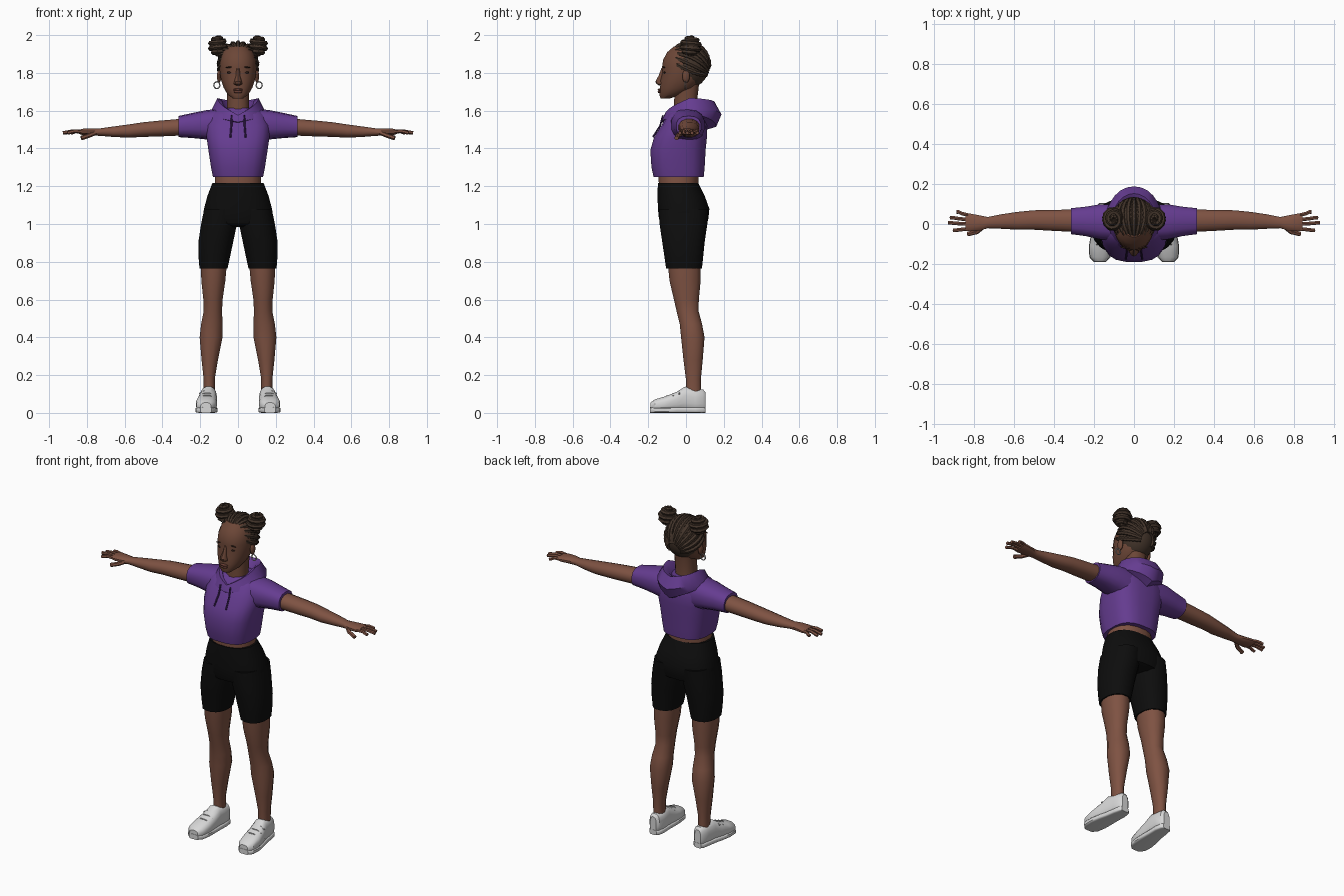
import bpy, bmesh
from math import sin, cos, pi, radians, copysign
from mathutils import Vector, Matrix

cube = bpy.data.objects.get("Cube")
if cube:
    bpy.data.objects.remove(cube, do_unlink=True)


def material(name, r, g, b):
    m = bpy.data.materials.new(name)
    m.use_nodes = True
    m.diffuse_color = (r, g, b, 1)
    bsdf = m.node_tree.nodes["Principled BSDF"]
    bsdf.inputs["Base Color"].default_value = (r, g, b, 1)
    bsdf.inputs["Roughness"].default_value = 0.8
    return m


SKIN = material("brown skin", .21, .085, .055)
FACE = material("face skin", .15, .062, .038)
LIP = material("lip brown", .13, .045, .032)
DARK = material("dark brow", .03, .015, .01)
HAIR = material("dark brown hair", .055, .034, .023)
PURPLE = material("purple cloth", .13, .045, .28)
CORD = material("dark purple cord", .05, .018, .11)
BLACK = material("black cloth", .004, .004, .004)
WHITE = material("white leather", .68, .68, .68)
SILVER = material("silver", .45, .45, .45)


def add(name, bm, mat, angle=38):
    bmesh.ops.recalc_face_normals(bm, faces=bm.faces)
    for f in bm.faces:
        f.smooth = True
    for e in bm.edges:
        if len(e.link_faces) == 2 and e.calc_face_angle(0) > radians(angle):
            e.smooth = False
    mesh = bpy.data.meshes.new(name)
    bm.to_mesh(mesh)
    bm.free()
    mesh.materials.append(mat)
    ob = bpy.data.objects.new(name, mesh)
    bpy.context.collection.objects.link(ob)
    return ob


def skin_rings(name, rings, mat, side=1, closed=False):
    """Bridge a list of point rings, capping the ends unless closed."""
    bm = bmesh.new()
    vs = [[bm.verts.new((p[0] * side, p[1], p[2])) for p in r] for r in rings]
    n = len(vs[0])
    for i in range(len(vs) - (0 if closed else 1)):
        a, b = vs[i], vs[(i + 1) % len(vs)]
        for j in range(n):
            bm.faces.new((a[j], a[(j + 1) % n], b[(j + 1) % n], b[j]))
    if not closed:
        bm.faces.new(vs[0])
        bm.faces.new(vs[-1])
    return add(name, bm, mat)


def oval(axis, pos, a0, a1, b0, b1, p, n):
    """Superellipse section across an axis, given by its extents."""
    pts = []
    for k in range(n):
        t = 2 * pi * (k + .5) / n
        u, v = [copysign(abs(c) ** (2 / p), c) for c in (cos(t), sin(t))]
        a = (a0 + a1) / 2 + u * (a1 - a0) / 2
        b = (b0 + b1) / 2 + v * (b1 - b0) / 2
        pts.append({"x": (pos, a, b), "y": (a, pos, b), "z": (a, b, pos)}[axis])
    return pts


def loft(name, axis, sections, mat, side=1, p=2.3, n=16):
    return skin_rings(name, [oval(axis, *s, p, n) for s in sections], mat, side)


def body(name, sections, mat, p=2.3, n=16):
    """Symmetric loft up z from (z, half width, front, back)."""
    return loft(name, "z", [(z, -w, w, f, b) for z, w, f, b in sections], mat, 1, p, n)


def tube(name, pts, radius, mat, side=1, n=6, closed=False, bead=0.0):
    pts = [Vector(q) for q in pts]
    rings, m = [], len(pts)
    ref = Vector((.3, .2, 1)).normalized()
    for i, q in enumerate(pts):
        nxt = pts[(i + 1) % m] if closed else pts[min(i + 1, m - 1)]
        prv = pts[i - 1] if closed else pts[max(i - 1, 0)]
        d = (nxt - prv).normalized()
        u = ref - d * ref.dot(d)
        u.normalize()
        ref = Vector((.3, .2, 1)).normalized() if closed else u
        v = d.cross(u)
        r = radius * (1 + bead * (-1) ** i)
        rings.append([q + r * (u * cos(2 * pi * k / n) + v * sin(2 * pi * k / n))
                      for k in range(n)])
    return skin_rings(name, rings, mat, side, closed)


def ball(name, centre, scale, mat, side=1, tilt=0, n=14):
    bm = bmesh.new()
    at = Vector((centre[0] * side, centre[1], centre[2]))
    mx = Matrix.Translation(at) @ Matrix.Rotation(tilt * side, 4, "Y") @ Matrix.Diagonal((*scale, 1))
    bmesh.ops.create_uvsphere(bm, u_segments=n, v_segments=n // 2 + 2, radius=1, matrix=mx)
    return add(name, bm, mat)


# Head, neck and face
body("head", [(1.665, .028, -.135, -.085), (1.685, .055, -.142, -.02), (1.72, .076, -.138, .05),
              (1.76, .09, -.136, .08), (1.80, .097, -.126, .1), (1.83, .099, -.128, .11),
              (1.87, .096, -.122, .11), (1.91, .083, -.1, .1), (1.94, .055, -.065, .07)], FACE, 2.2, 20)
body("neck", [(1.55, .07, -.075, .07), (1.62, .058, -.065, .056), (1.74, .058, -.06, .07)], FACE)
body("nose", [(1.733, .012, -.142, -.11), (1.742, .024, -.157, -.11), (1.755, .021, -.162, -.11),
              (1.785, .011, -.145, -.11), (1.825, .01, -.13, -.1)], FACE, 2, 10)
ball("upper_lip", (0, -.138, 1.711), (.027, .012, .007), LIP)
ball("lower_lip", (0, -.138, 1.7), (.024, .012, .008), LIP)

# Braided hair cap
CAP = Vector((0, .015, 1.84))
ball("hair_cap", CAP, (.102, .108, .12), HAIR, n=24)
tilt = Matrix.Rotation(radians(-22), 3, "X")
for k in range(13):
    a = radians(-102 + 17 * k)
    path = []
    for j in range(23):
        b = radians(26 + 6 * j)
        d = tilt @ Vector((sin(a) * sin(b), -cos(b), cos(a) * sin(b)))
        path.append(CAP + Vector((d.x * .101, d.y * .107, d.z * .119)))
    tube("braid_%d" % (k + 1), path, .0125, HAIR, bead=.12)

# Hood: sections swept round the neck, each column is
# half width, front y, back y, then height at front, side and back
HOOD = [(.065, -.08, .07, 1.56, 1.6, 1.58), (.085, -.095, .12, 1.575, 1.652, 1.632),
        (.108, -.112, .152, 1.577, 1.667, 1.645), (.135, -.125, .188, 1.555, 1.615, 1.58),
        (.15, -.13, .16, 1.54, 1.585, 1.515), (.1, -.09, .08, 1.52, 1.56, 1.49)]


def hood_point(t, w, yf, yb, zf, zs, zb):
    s = abs(t) / pi * 2
    z = zf + (zs - zf) * s if s < 1 else zs + (zb - zs) * (s - 1) ** 1.5
    return (w * sin(t), (yf + yb) / 2 - cos(t) * (yb - yf) / 2, z)


skin_rings("hood", [[hood_point(-pi + 2 * pi * i / 24, *h) for h in HOOD] for i in range(24)],
           PURPLE, closed=True)

# Cropped top, bare waist and shorts
body("top_body", [(1.25, .134, -.173, .095), (1.30, .144, -.184, .1), (1.39, .158, -.19, .105),
                  (1.46, .168, -.17, .112), (1.52, .172, -.132, .112), (1.58, .15, -.1, .1),
                  (1.615, .1, -.06, .08)], PURPLE, 2.8, 20)
body("waist", [(1.19, .125, -.145, .066), (1.28, .123, -.148, .07)], SKIN)
body("shorts_hips", [(.985, .1, -.1, .08), (1.0, .17, -.135, .112), (1.03, .189, -.145, .12),
                     (1.08, .182, -.15, .125), (1.15, .163, -.152, .1),
                     (1.217, .137, -.15, .066)], BLACK, 2.4, 20)

for side, tag in ((1, "left_"), (-1, "right_")):
    # Facial details, ear and hoop
    ball(tag + "eye", (.042, -.113, 1.803), (.018, .006, .006), DARK, side, .1)
    ball(tag + "brow", (.043, -.116, 1.83), (.025, .006, .004), DARK, side, .12)
    ball(tag + "ear", (.1, .0, 1.782), (.012, .02, .034), FACE, side)
    tube(tag + "hoop", [(.112 + .016 * cos(pi * i / 8), -.005, 1.735 + .018 * sin(pi * i / 8))
                        for i in range(16)], .0035, SILVER, side, closed=True)

    # Coiled bun
    centre = Vector((.106, .025, 1.943))
    ball(tag + "bun_core", centre, (.043, .048, .043), HAIR, side)
    coil = []
    for i in range(97):
        f = i / 96
        r = sin(pi * f)
        coil.append(centre + Vector((.042 * r * cos(10 * pi * f), .048 * r * sin(10 * pi * f),
                                     .043 * cos(pi * f))))
    tube(tag + "bun_coil", coil, .0125, HAIR, side, bead=.1)

    # Sleeve and drawstring
    loft(tag + "sleeve", "x", [(.09, -.085, .1, 1.43, 1.612), (.17, -.078, .1, 1.448, 1.602),
                               (.24, -.062, .088, 1.455, 1.588), (.315, -.052, .08, 1.46, 1.572)],
         PURPLE, side, 2.5, 14)
    tube(tag + "drawstring", [(.033, -.122, 1.575), (.035, -.137, 1.52), (.04, -.175, 1.46)],
         .005, CORD, side)

    # Arm and palm
    loft(tag + "arm", "x", [(.28, -.042, .074, 1.468, 1.56), (.42, -.035, .072, 1.462, 1.548),
                            (.5, -.03, .07, 1.46, 1.54), (.58, -.03, .062, 1.456, 1.528),
                            (.66, -.025, .05, 1.46, 1.517), (.73, -.022, .036, 1.466, 1.507),
                            (.77, -.034, .044, 1.468, 1.507), (.82, -.038, .054, 1.47, 1.505),
                            (.842, -.034, .054, 1.476, 1.499)], SKIN, side, 2.2, 12)

    # Fingers fan out from the knuckles
    for finger, y, tip_x, tip_y in (("index", -.024, .903, -.032), ("middle", -.001, .927, .006),
                                    ("ring", .021, .918, .032), ("little", .043, .885, .06)):
        tube(tag + finger + "_finger", [(.82, y, 1.488), ((.83 + tip_x) / 2, (y + tip_y) / 2, 1.491),
                                        (tip_x - .01, tip_y, 1.484), (tip_x, tip_y, 1.482)],
             .0095, SKIN, side)
    tube(tag + "thumb", [(.755, -.015, 1.482), (.785, -.04, 1.47), (.83, -.05, 1.455)],
         .012, SKIN, side)

    # Shorts leg and bare leg
    loft(tag + "shorts_leg", "z", [(.765, .054, .205, -.107, .086), (.82, .042, .21, -.115, .092),
                                   (.9, .025, .212, -.127, .1), (1.0, .004, .197, -.142, .115),
                                   (1.08, .0, .18, -.145, .12)], BLACK, side)
    loft(tag + "leg", "z", [(.11, .122, .182, .0, .08), (.18, .122, .183, -.002, .08),
                            (.28, .105, .194, -.015, .09), (.4, .08, .205, -.028, .1),
                            (.47, .08, .197, -.035, .087), (.54, .083, .183, -.052, .068),
                            (.6, .08, .185, -.066, .07), (.7, .065, .196, -.09, .08),
                            (.8, .056, .2, -.1, .08)], SKIN, side, 2.2, 12)

    # Shoe upper, sole and laces
    shoe = [(-.188, .142, .198, .055), (-.165, .12, .221, .072), (-.11, .111, .224, .088),
            (-.05, .111, .213, .112), (-.005, .112, .201, .14), (.05, .11, .192, .128),
            (.09, .116, .184, .125), (.103, .13, .172, .11)]
    loft(tag + "shoe", "y", [(y, a, b, .005, top) for y, a, b, top in shoe], WHITE, side, 2.6)
    loft(tag + "sole", "y", [(y * 1.01, a - .002, b + .002, 0, .03) for y, a, b, top in shoe],
         WHITE, side, 5)
    for i in range(3):
        y, z = -.1 + .032 * i, .088 + .012 * i
        tube(tag + "lace_%d" % (i + 1), [(.125, y, z - .012), (.15, y, z + .002),
                                         (.18, y, z + .002), (.205, y, z - .012)], .005, SILVER, side)
